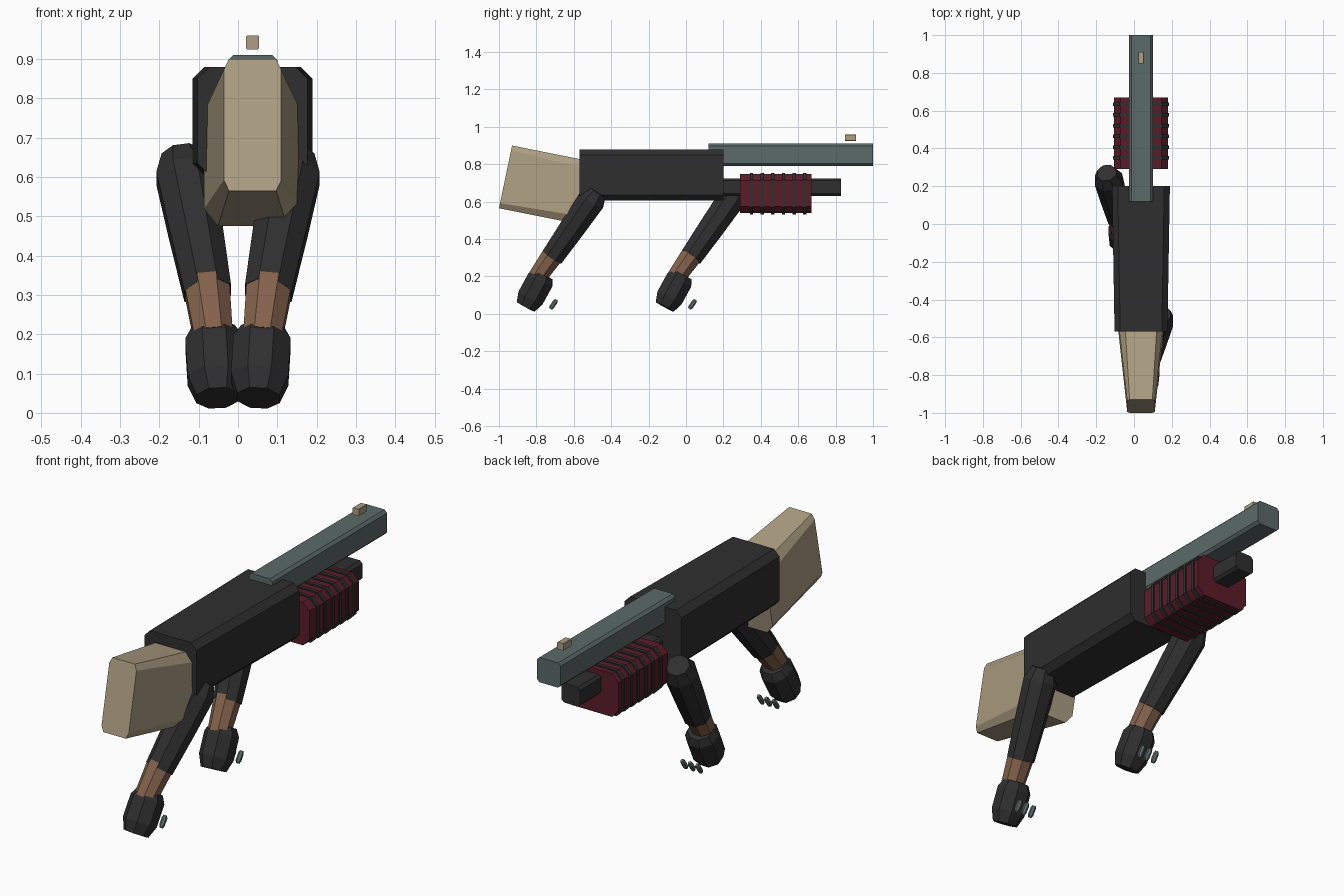
import bpy, bmesh, math
from mathutils import Vector

if "Cube" in bpy.data.objects:
    bpy.data.objects.remove(bpy.data.objects["Cube"])

CX = 0.037  # centre line of the weapon body


def material(name, rgb):
    m = bpy.data.materials.new(name)
    m.diffuse_color = (*rgb, 1.0)
    m.use_nodes = True
    m.node_tree.nodes["Principled BSDF"].inputs["Base Color"].default_value = m.diffuse_color
    return m


BLACK = material("matte_black", (0.028, 0.028, 0.028))
TEAL = material("grey_teal", (0.105, 0.145, 0.138))
BEIGE = material("beige", (0.42, 0.345, 0.23))
RED = material("dark_red", (0.105, 0.012, 0.022))
SKIN = material("brown_skin", (0.23, 0.122, 0.073))


def loft(name, sections, mat):
    """Join matching rings of points into a capped flat-shaded solid."""
    bm = bmesh.new()
    rings = [[bm.verts.new(p) for p in s] for s in sections]
    n = len(rings[0])
    for a, b in zip(rings, rings[1:]):
        for i in range(n):
            j = (i + 1) % n
            bm.faces.new((a[i], a[j], b[j], b[i]))
    bm.faces.new(rings[0])
    bm.faces.new(rings[-1])
    bmesh.ops.recalc_face_normals(bm, faces=bm.faces)
    me = bpy.data.meshes.new(name)
    bm.to_mesh(me)
    bm.free()
    me.materials.append(mat)
    ob = bpy.data.objects.new(name, me)
    bpy.context.collection.objects.link(ob)
    return ob


def chamfered(hw, z0, z1, bx, bz):
    """Rectangle with cut corners as (x, z) pairs around x = 0."""
    right = [(hw - bx, z0), (hw, z0 + bz), (hw, z1 - bz), (hw - bx, z1)]
    return right + [(-x, z) for x, z in reversed(right)]


def bar(name, mat, y0, y1, z0, z1, hw0, hw1, bevel):
    """Chamfered bar along y, with its half width going from hw0 to hw1."""
    return loft(name, [[(CX + x, y, z) for x, z in chamfered(hw, z0, z1, bevel, bevel)]
                       for y, hw in ((y0, hw0), (y1, hw1))], mat)


def limb(name, mat, start, end, profile, sides=8):
    """Faceted tube from start to end; profile is (fraction, radius) pairs."""
    start, end = Vector(start), Vector(end)
    axis = (end - start).normalized()
    u = (Vector((1, 0, 0)) - axis * axis.x).normalized()
    v = axis.cross(u)
    sections = []
    for f, r in profile:
        c = start.lerp(end, f)
        r /= math.cos(math.pi / sides)
        sections.append([c + r * (math.cos(a) * u + math.sin(a) * v)
                         for a in ((i + 0.5) * 2 * math.pi / sides for i in range(sides))])
    return loft(name, sections, mat)


# Stock: leaning end plate, widening towards the receiver
def stock_section(y, z, hw, bx, bv):
    return [(CX + x, y + 0.07 * v, z + 0.335 * v)
            for x, v in chamfered(hw, 0, 1, bx, bv)]


loft("stock", [stock_section(-1.0, 0.565, 0.073, 0.013, 0.08),
               stock_section(-0.55, 0.475, 0.123, 0.035, 0.13)], BEIGE)

# Receiver, barrel, sight and magazine tube
bar("receiver", BLACK, -0.57, 0.20, 0.605, 0.88, 0.140, 0.153, 0.03)
bar("barrel", TEAL, 0.12, 1.0, 0.79, 0.91, 0.063, 0.063, 0.013)
bar("front_sight", BEIGE, 0.85, 0.91, 0.925, 0.96, 0.017, 0.017, 0.003)
bar("magazine_tube", BLACK, 0.15, 0.83, 0.63, 0.725, 0.05, 0.05, 0.013)

# Ribbed pump grip
bar("pump_grip", RED, 0.29, 0.67, 0.538, 0.748, 0.143, 0.143, 0.035)
for i in range(6):
    y = 0.35 + i * 0.057
    bar(f"pump_rib_{i + 1}", BLACK, y - 0.009, y + 0.009, 0.532, 0.754, 0.149, 0.149, 0.036)

# Arms: the left one is the mirrored right one, moved forward
for side, sx, dy in (("right", 1, 0.0), ("left", -1, 0.743)):
    def at(x, y, z):
        return (sx * x, y + dy, z)

    limb(f"{side}_sleeve", BLACK, at(0.145, -0.472, 0.655), at(0.077, -0.715, 0.305),
         [(0, 0.05), (0.14, 0.073), (0.55, 0.068), (1, 0.06)])
    limb(f"{side}_wrist", SKIN, at(0.08, -0.705, 0.325), at(0.062, -0.80, 0.19),
         [(0, 0.058), (1, 0.049)])
    limb(f"{side}_glove", BLACK, at(0.063, -0.763, 0.21), at(0.052, -0.857, 0.038),
         [(0, 0.055), (0.18, 0.073), (0.72, 0.073), (1, 0.054)])
    for i in range(3):
        x = 0.015 + 0.04 * i
        limb(f"{side}_finger_{i + 1}", TEAL, at(x, -0.692, 0.075), at(x, -0.725, 0.027),
             [(0, 0.007), (0.2, 0.011), (0.8, 0.011), (1, 0.007)], 6)
